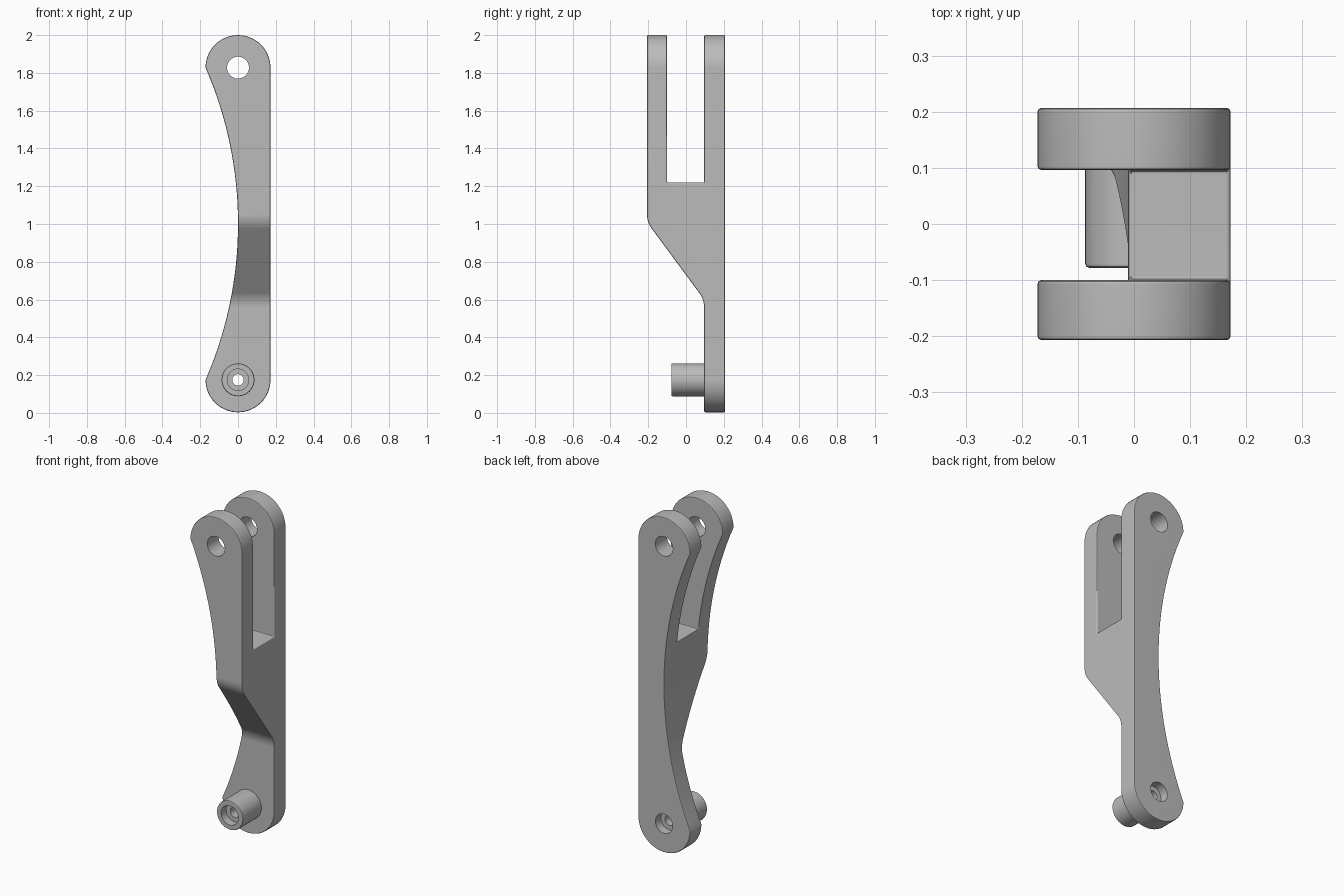
import bpy, bmesh
from math import sin, cos, pi, radians, asin, sqrt
from mathutils import Vector

cube = bpy.data.objects.get("Cube")
if cube:
    bpy.data.objects.remove(cube)

grey = bpy.data.materials.new("plain_grey")
grey.use_nodes = True
grey.diffuse_color = (0.5, 0.5, 0.5, 1)
grey.node_tree.nodes["Principled BSDF"].inputs["Base Color"].default_value = (0.5, 0.5, 0.5, 1)

R = 0.172                      # radius of the rounded ends
TOP, LOW = 2 - R, 0.175        # heights of the two pivot axes
BACK, INNER = 0.207, 0.096     # outer and inner depth of each arm


def prism(name, points, direction):
    """Extrude a closed outline along a direction."""
    bm = bmesh.new()
    face = bm.faces.new([bm.verts.new(p) for p in points])
    new = bmesh.ops.extrude_face_region(bm, geom=[face])["geom"]
    bmesh.ops.translate(bm, vec=direction,
                        verts=[v for v in new if isinstance(v, bmesh.types.BMVert)])
    bmesh.ops.recalc_face_normals(bm, faces=bm.faces)
    mesh = bpy.data.meshes.new(name)
    bm.to_mesh(mesh)
    bm.free()
    mesh.materials.append(grey)
    obj = bpy.data.objects.new(name, mesh)
    bpy.context.collection.objects.link(obj)
    return obj


def rod(name, z, radius, y0, y1, sides=48):
    ring = [(radius * cos(2 * pi * i / sides), y0, z + radius * sin(2 * pi * i / sides))
            for i in range(sides)]
    return prism(name, ring, (0, y1 - y0, 0))


def activate(obj):
    bpy.ops.object.select_all(action='DESELECT')
    obj.select_set(True)
    bpy.context.view_layer.objects.active = obj


def modify(obj, kind, **settings):
    mod = obj.modifiers.new(kind.title(), kind)
    for key, value in settings.items():
        setattr(mod, key, value)
    activate(obj)
    bpy.ops.object.modifier_apply(modifier=mod.name)


def boolean(obj, tool, operation):
    modify(obj, 'BOOLEAN', object=tool, operation=operation, solver='EXACT')
    bpy.data.objects.remove(tool)


def soften(obj, width):
    modify(obj, 'BEVEL', width=width, segments=2, limit_method='ANGLE',
           angle_limit=radians(40))


def fillet(before, corner, after, radius, steps=8):
    """Round one corner of an outline."""
    c = Vector(corner)
    a, b = (Vector(before) - c).normalized(), (Vector(after) - c).normalized()
    half = a.angle(b) / 2
    centre = c + (a + b).normalized() * radius / sin(half)
    reach = radius * cos(half) / sin(half)
    start, end = c + a * reach - centre, c + b * reach - centre
    return [centre + start.lerp(end, i / steps).normalized() * radius
            for i in range(steps + 1)]


# Front outline: two round ends, straight right edge, hollow left edge
def end_arc(z, start, steps=28):
    return [(R * cos(start + pi * i / steps), z + R * sin(start + pi * i / steps))
            for i in range(steps + 1)]


middle, half_span = (TOP + LOW) / 2, (TOP - LOW) / 2
waist = (half_span ** 2 + R ** 2) / (2 * R)
sweep = asin(half_span / waist)
hollow = [(waist * cos(a) - waist, middle + waist * sin(a))
          for a in (sweep * (1 - 2 * i / 40) for i in range(1, 40))]
outline = end_arc(TOP, 0) + hollow + end_arc(LOW, pi)
arm = prism("forked_arm", [(x, -0.4, z) for x, z in outline], (0, 0.8, 0))

# Side outline: fork above, sloping step below
upper, lower = (-BACK, 1.01), (INNER, 0.60)
side = [(BACK, -0.1), (BACK, 2.1), (INNER, 2.1), (INNER, 1.22), (-0.1, 1.22),
        (-0.1, 2.1), (-BACK, 2.1)]
side += [tuple(p) for p in fillet((-BACK, 2), upper, lower, 0.13)]
side += [tuple(p) for p in fillet(upper, lower, (INNER, 0), 0.13)]
side.append((INNER, -0.1))
boolean(arm, prism("side_cutter", [(-0.5, y, z) for y, z in side], (1, 0, 0)), 'INTERSECT')
soften(arm, 0.007)

# Pivot pin at the foot
pin = rod("pivot_pin", LOW, 0.087, -0.078, 0.125)
soften(pin, 0.007)

# Fork hole, through bore and counterbores
boolean(arm, rod("fork_hole", TOP, 0.058, -0.5, 0.5), 'DIFFERENCE')
boolean(arm, rod("arm_bore", LOW, 0.03, -0.5, 0.5), 'DIFFERENCE')
boolean(arm, rod("back_counterbore", LOW, 0.057, 0.155, 0.5), 'DIFFERENCE')
boolean(pin, rod("pin_bore", LOW, 0.03, -0.5, 0.5), 'DIFFERENCE')
boolean(pin, rod("front_counterbore", LOW, 0.057, -0.5, -0.03), 'DIFFERENCE')

for part in (arm, pin):
    activate(part)
    bpy.ops.object.shade_smooth_by_angle(angle=radians(35))
    part.modifiers.new("Weighted Normal", 'WEIGHTED_NORMAL').keep_sharp = True
